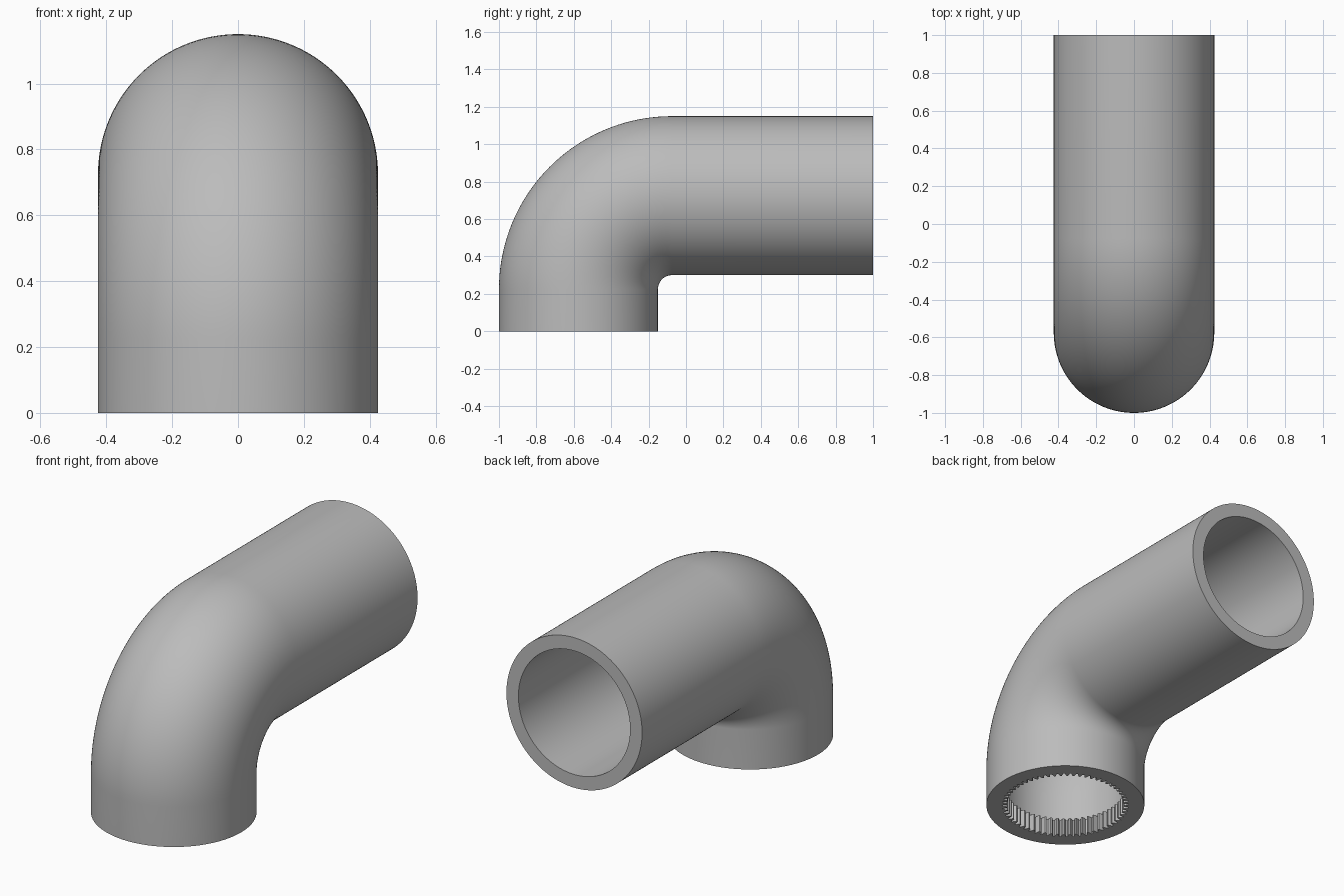
import bpy, bmesh, math
from mathutils import Vector

if "Cube" in bpy.data.objects:
    bpy.data.objects.remove(bpy.data.objects["Cube"])

SEG = 240            # points per ring, four for each of the 60 teeth
R_OUT, R_BORE = 0.425, 0.35
R_ROOT, R_TIP = 0.34, 0.315
TEETH_H = 0.10
BEND = 0.5           # centreline radius of the elbow
CY, CZ = -0.075, 0.225   # centre of the bend

grey = bpy.data.materials.new("pipe grey")
grey.diffuse_color = (0.5, 0.5, 0.5, 1)
grey.use_nodes = True
grey.node_tree.nodes["Principled BSDF"].inputs["Base Color"].default_value = grey.diffuse_color


def path(steps=40):
    """Centreline stations from the foot to the open end: (point, bend angle)."""
    pts = [(Vector((0, CY - BEND, 0)), 0.0)]
    for i in range(steps + 1):
        a = math.pi / 2 * i / steps
        pts.append((Vector((0, CY - BEND * math.cos(a), CZ + BEND * math.sin(a))), a))
    pts.append((Vector((0, 1, CZ + BEND)), math.pi / 2))
    return pts


def ring(bm, centre, angle, radius):
    """Circle of vertices square to the path; radius may vary by index."""
    u, v = Vector((1, 0, 0)), Vector((0, math.cos(angle), -math.sin(angle)))
    verts = []
    for i in range(SEG):
        t = 2 * math.pi * i / SEG
        r = radius(i)
        verts.append(bm.verts.new(centre + u * (r * math.cos(t)) + v * (r * math.sin(t))))
    return verts


def outer(i):
    return R_OUT


def bore(i):
    return R_BORE


def toothed(i):
    return R_ROOT if i % 4 < 2 else R_TIP


bm = bmesh.new()
stations = path()

# Outer wall up to the open end, then back down the bore
rings = [ring(bm, p, a, outer) for p, a in stations]
rings += [ring(bm, p, a, bore) for p, a in reversed(stations[1:])]

# Toothed socket inside the foot
for z, rule in ((TEETH_H, bore), (TEETH_H, toothed), (0, toothed)):
    rings.append(ring(bm, Vector((0, CY - BEND, z)), 0, rule))

# Skin the rings, closing the last one to the first as the foot rim
for k, a in enumerate(rings):
    b = rings[(k + 1) % len(rings)]
    for i in range(SEG):
        j = (i + 1) % SEG
        bm.faces.new((a[i], a[j], b[j], b[i]))
bmesh.ops.recalc_face_normals(bm, faces=bm.faces)

mesh = bpy.data.meshes.new("elbow_pipe")
bm.to_mesh(mesh)
bm.free()
mesh.materials.append(grey)
pipe = bpy.data.objects.new("elbow_pipe", mesh)
bpy.context.collection.objects.link(pipe)
bpy.context.view_layer.objects.active = pipe
pipe.select_set(True)
bpy.ops.object.shade_smooth_by_angle(angle=math.radians(30))
